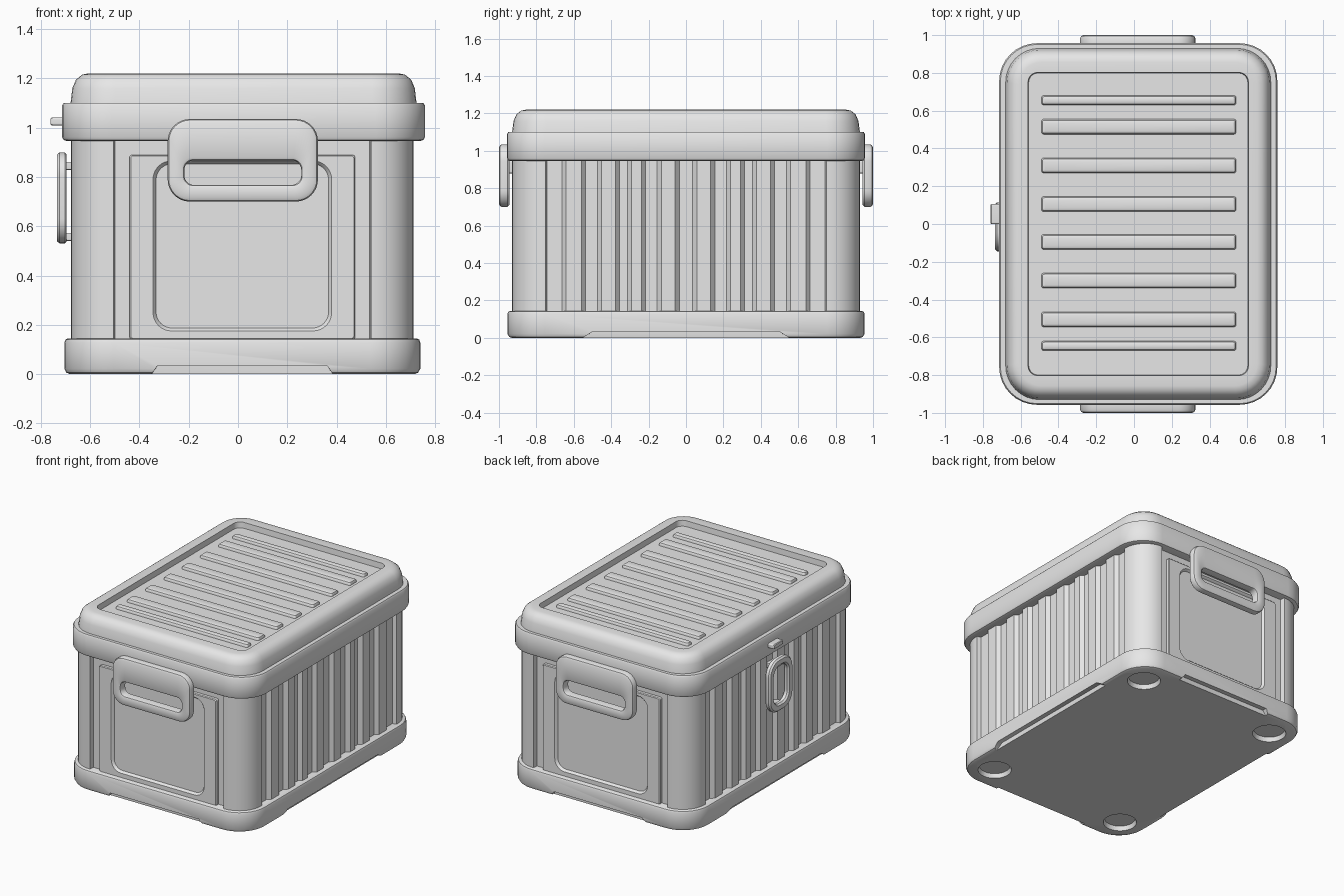
import bpy, bmesh, math
from mathutils import Vector

if "Cube" in bpy.data.objects:
    bpy.data.objects.remove(bpy.data.objects["Cube"])

CX = 0.0175  # the box sits slightly right of centre because of the latch

grey = bpy.data.materials.new("plain grey")
grey.diffuse_color = (0.8, 0.8, 0.8, 1)
grey.use_nodes = True
grey.node_tree.nodes["Principled BSDF"].inputs["Base Color"].default_value = grey.diffuse_color


def finish(bm, name):
    bmesh.ops.recalc_face_normals(bm, faces=bm.faces)
    me = bpy.data.meshes.new(name)
    bm.to_mesh(me)
    bm.free()
    ob = bpy.data.objects.new(name, me)
    bpy.context.collection.objects.link(ob)
    me.materials.append(grey)
    return ob


def smooth(ob):
    bpy.ops.object.select_all(action='DESELECT')
    ob.select_set(True)
    bpy.context.view_layer.objects.active = ob
    bpy.ops.object.shade_smooth_by_angle(angle=math.radians(35))


def rounded(hu, hv, r, n=8):
    pts = []
    for k, (su, sv) in enumerate(((1, 1), (-1, 1), (-1, -1), (1, -1))):
        for i in range(n + 1):
            a = (k + i / n) * math.pi / 2
            pts.append((su * (hu - r) + r * math.cos(a), sv * (hv - r) + r * math.sin(a)))
    return pts


def loft(name, rings, cu, cv, place="up", closed=False):
    """Join rounded-rectangle rings (half u, half v, radius, height, v shift)."""
    bm = bmesh.new()
    loops = []
    for hu, hv, r, w, *dv in rings:
        dv = dv[0] if dv else 0
        loop = []
        for u, v in rounded(hu, hv, r):
            u, v = u + cu, v + cv + dv
            co = {"up": (u, v, w), "front": (u, -w, v), "back": (u, w, v), "left": (-w, u, v)}[place]
            loop.append(bm.verts.new(co))
        loops.append(loop)
    n = len(loops[0])
    pairs = list(zip(loops, loops[1:]))
    if closed:
        pairs.append((loops[-1], loops[0]))
    else:
        bm.faces.new(loops[0])
        bm.faces.new(loops[-1])
    for a, b in pairs:
        for i in range(n):
            j = (i + 1) % n
            bm.faces.new((a[i], a[j], b[j], b[i]))
    ob = finish(bm, name)
    smooth(ob)
    return ob


# lid: rim band, rounded top and sunken panel
loft("lid", [
    (.715, .937, .18, .945), (.730, .951, .195, .95), (.7365, .957, .20, .962),
    (.7365, .957, .20, 1.09), (.730, .951, .195, 1.10), (.702, .930, .18, 1.10),
    (.695, .922, .175, 1.16), (.680, .907, .16, 1.195), (.655, .882, .14, 1.215),
    (.630, .857, .12, 1.22), (.583, .802, .05, 1.22), (.580, .799, .05, 1.18)], CX + .005, 0)

# ribs on the lid
for y, w in ((.1, .04), (.305, .04), (.51, .04), (.65, .025)):
    for s in (-1, 1):
        loft("lid_rib", [(.515, w, .012, 1.17), (.515, w, .012, 1.188),
                         (.510, w - .006, .010, 1.198), (.500, w - .016, .006, 1.202)],
             CX + .008, s * y + .005)

# body: one outline with grooved sides and sunken ends, extruded
HX, HY, D, R = .695, .93, .028, .17
quarter = [(HX - D, 0)]
for a, b in ((.04, .15), (.22, .31), (.36, .47), (.54, .66)):
    quarter += [(HX - D, a - .004), (HX - .003, a + .018), (HX - .003, b - .018), (HX - D, b + .004)]
quarter += [(HX - D, .742), (HX, .75)]
quarter += [(HX - R + R * math.cos(t * math.pi / 20), HY - R + R * math.sin(t * math.pi / 20))
            for t in range(11)]
quarter += [(.5225, HY), (.517, HY - .035)]
half = quarter + [(-x, y) for x, y in reversed(quarter)]
outline = half + [(-x, -y) for x, y in half[1:-1]]
bm = bmesh.new()
face = bm.faces.new([bm.verts.new((x + CX, y, .1)) for x, y in outline])
top = bmesh.ops.extrude_face_region(bm, geom=[face])
bmesh.ops.translate(bm, verts=[v for v in top["geom"] if isinstance(v, bmesh.types.BMVert)],
                    vec=Vector((0, 0, .86)))
smooth(finish(bm, "body"))

# end panels, handles and handle mounts
for side in ("front", "back"):
    loft(side + "_panel", [
        (.4575, .375, .012, .88), (.4575, .375, .012, .915), (.4525, .370, .010, .92),
        (.3625, .345, .075, .92, .005), (.3575, .340, .07, .915, .005),
        (.350, .333, .065, .903, .005)], CX, .515, side)
    loft(side + "_handle", [
        (.295, .158, .080, .945), (.305, .1675, .09, .955), (.305, .1675, .09, .983),
        (.300, .163, .085, .994), (.288, .151, .075, 1.0),
        (.250, .062, .045, 1.0, -.05), (.241, .053, .04, .996, -.05),
        (.2375, .050, .04, .988, -.05), (.2375, .050, .04, .945, -.05)],
        CX + .002, .8675, side, True)
    loft(side + "_handle_mount", [(.24, .035, .01, .89), (.24, .035, .01, .96)],
         CX + .002, .915, side)

# base with shallow edge notches and four round foot recesses
base = loft("base", [
    (.700, .932, .18, 0), (.714, .946, .192, .006), (.7225, .955, .20, .022),
    (.7225, .955, .20, .128), (.718, .950, .195, .14), (.708, .940, .185, .145)], CX, 0)
cutters = []
for s in (-1, 1):
    cutters.append(loft("cut", [(.375, .04, .001, -.01), (.345, .04, .001, .033)], CX, s * .962))
    cutters.append(loft("cut", [(.04, .57, .001, -.01), (.04, .50, .001, .033)], CX + s * .730, 0))
    for t in (-1, 1):
        cutters.append(loft("cut", [(.112, .112, .111, -.01), (.100, .100, .099, .03)],
                            CX + s * .535, t * .76))
bpy.context.view_layer.objects.active = base
for c in cutters:
    m = base.modifiers.new("cut", 'BOOLEAN')
    m.operation = 'DIFFERENCE'
    m.solver = 'EXACT'
    m.object = c
    bpy.ops.object.modifier_apply(modifier=m.name)
    bpy.data.objects.remove(c)
    bpy.context.view_layer.objects.active = base
smooth(base)

# latch ring on the left side, with its two mounts and the peg above
loft("latch_ring", [
    (.122, .177, .092, .695), (.130, .185, .10, .703), (.130, .185, .10, .724),
    (.120, .175, .09, .735), (.088, .143, .07, .735), (.078, .133, .06, .724),
    (.078, .133, .06, .703), (.086, .141, .068, .695)], -.015, .715, "left", True)
for z in (.845, .557):
    loft("latch_mount", [(.05, .016, .005, .64), (.05, .016, .005, .71)], -.015, z, "left")
loft("latch_peg", [(.0525, .016, .008, .70), (.0525, .016, .008, .755), (.049, .012, .006, .76)],
     .0525, 1.025, "left")
